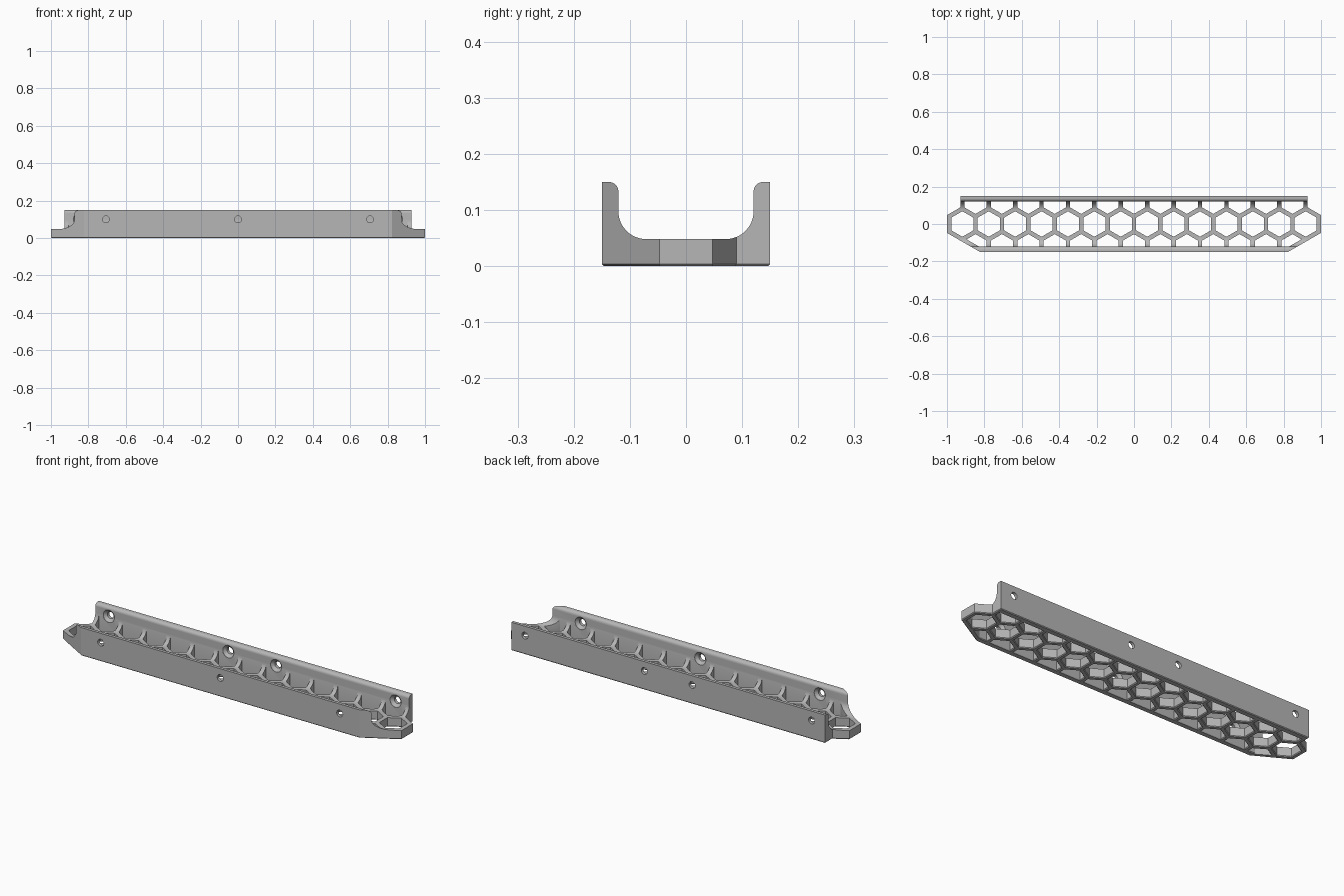
import bpy, bmesh, math
from mathutils import Vector

PITCH = 0.1412      # cell spacing
CELL = 0.059        # half width of a cell opening
RIM = 0.0225        # rib thickness
WALL = 0.1205       # inner face of the side walls
CHAMFER = 0.004

cube = bpy.data.objects.get("Cube")
if cube:
    bpy.data.objects.remove(cube)

grey = bpy.data.materials.new("plain grey")
grey.use_nodes = True
colour = (0.47, 0.47, 0.47, 1)
grey.diffuse_color = colour
grey.node_tree.nodes["Principled BSDF"].inputs["Base Color"].default_value = colour


def loft(bm, loops):
    """Closed solid through matching loops of points."""
    rings = [[bm.verts.new(p) for p in loop] for loop in loops]
    for a, b in zip(rings, rings[1:]):
        for i in range(len(a)):
            j = (i + 1) % len(a)
            bm.faces.new((a[i], a[j], b[j], b[i]))
    bm.faces.new(rings[0][::-1])
    bm.faces.new(rings[-1])


def make(name, bm):
    bmesh.ops.recalc_face_normals(bm, faces=bm.faces)
    mesh = bpy.data.meshes.new(name)
    bm.to_mesh(mesh)
    bm.free()
    mesh.materials.append(grey)
    obj = bpy.data.objects.new(name, mesh)
    bpy.context.collection.objects.link(obj)
    return obj


def clip(points, normal, limit):
    """Keep the part of a convex polygon where point . normal <= limit."""
    out = []
    for p, q in zip(points, points[1:] + points[:1]):
        dp, dq = p.dot(normal) - limit, q.dot(normal) - limit
        if dp <= 0:
            out.append(p)
        if dp * dq < 0:
            out.append(p.lerp(q, dp / (dp - dq)))
    return out


def prism(bm, points, grow, top):
    """Upright prism whose lowest band is grown (or shrunk) as a chamfer."""
    mid = sum(points, Vector((0, 0))) / len(points)
    size = [max(abs((p - mid)[k]) for p in points) for k in (0, 1)]
    wide = [Vector([mid[k] + (p - mid)[k] * (1 + grow / size[k]) for k in (0, 1)])
            for p in points]
    start = -0.01 if grow > 0 else 0
    layers = [(wide, start), (wide, 0), (points, CHAMFER), (points, top)]
    if grow < 0:
        layers = layers[1:]
    loft(bm, [[(p.x, p.y, z) for p in pts] for pts, z in layers])


def arc(cy, cz, r, a0, a1, n=12):
    for i in range(n + 1):
        a = math.radians(a0 + (a1 - a0) * i / n)
        yield (cy + r * math.cos(a), cz + r * math.sin(a))


# Channel: U-shaped section swept along x
half = [(0.2, -0.1), (0.2, 0.15)]
half += arc(WALL + 0.017, 0.133, 0.017, 90, 180, 8)
half += arc(WALL - 0.05, 0.098, 0.05, 0, -90)
section = half + [(-y, z) for y, z in reversed(half)]
bm = bmesh.new()
loft(bm, [[(x, y, z) for y, z in section] for x in (-1.2, 1.2)])
rail = make("channel_rail", bm)

# Plan outline: slanted front corners, stepped back corners
edge, back_x, corner = 1.0, 0.927, 0.0475
slope = math.tan(math.radians(30))
right = [(edge - (0.15 - corner) / slope, -0.15), (edge, -corner), (edge, corner),
         (back_x, corner + (edge - back_x) * slope), (back_x, 0.15)]
outline = [Vector(p) for p in right + [(-x, y) for x, y in reversed(right)]]
bm = bmesh.new()
prism(bm, outline, -CHAMFER, 0.3)
outline_cutter = make("outline_cutter", bm)

# Honeycomb openings: full middle row, outer rows trimmed by the walls
bm = bmesh.new()
radius = CELL / math.cos(math.radians(30))
slant = Vector((0.5, -math.sqrt(0.75)))
slant_limit = slant.dot(Vector((edge, -corner))) - RIM
for row, count in ((-1, 13), (0, 14), (1, 13)):
    for i in range(count):
        centre = Vector(((i - (count - 1) / 2) * PITCH, row * PITCH * math.sqrt(0.75)))
        cell = [centre + Vector((math.sin(k * math.pi / 3), math.cos(k * math.pi / 3))) * radius
                for k in range(6)]
        if row:
            cell = clip(cell, Vector((0, row)), WALL - 0.0007)
        if row < 0:
            cell = clip(cell, slant, slant_limit)
            cell = clip(cell, Vector((-slant.x, slant.y)), slant_limit)
        prism(bm, cell, CHAMFER, 0.25)
cells = make("cell_cutter", bm)

# Countersunk screw holes through both walls
bm = bmesh.new()
steps = [(0.09, 0.033), (WALL, 0.033), (WALL + 0.014, 0.018), (0.2, 0.018)]
for side, places in ((-1, (-5, 0, 5)), (1, (-6, -1, 1, 6))):
    for place in places:
        loft(bm, [[(place * PITCH + r * math.cos(k * math.pi / 16), side * y,
                    0.1 + r * math.sin(k * math.pi / 16)) for k in range(32)]
                  for y, r in steps])
screws = make("screw_hole_cutter", bm)

# Cut the channel to shape
for cutter, operation in ((outline_cutter, 'INTERSECT'), (cells, 'DIFFERENCE'),
                          (screws, 'DIFFERENCE')):
    cutter.hide_render = True
    mod = rail.modifiers.new(cutter.name, 'BOOLEAN')
    mod.object, mod.operation, mod.solver = cutter, operation, 'EXACT'
bpy.ops.object.select_all(action='DESELECT')
rail.select_set(True)
bpy.context.view_layer.objects.active = rail
for mod in list(rail.modifiers):
    bpy.ops.object.modifier_apply(modifier=mod.name)
for cutter in (outline_cutter, cells, screws):
    bpy.data.objects.remove(cutter)
bpy.ops.object.shade_smooth_by_angle(angle=math.radians(25))
